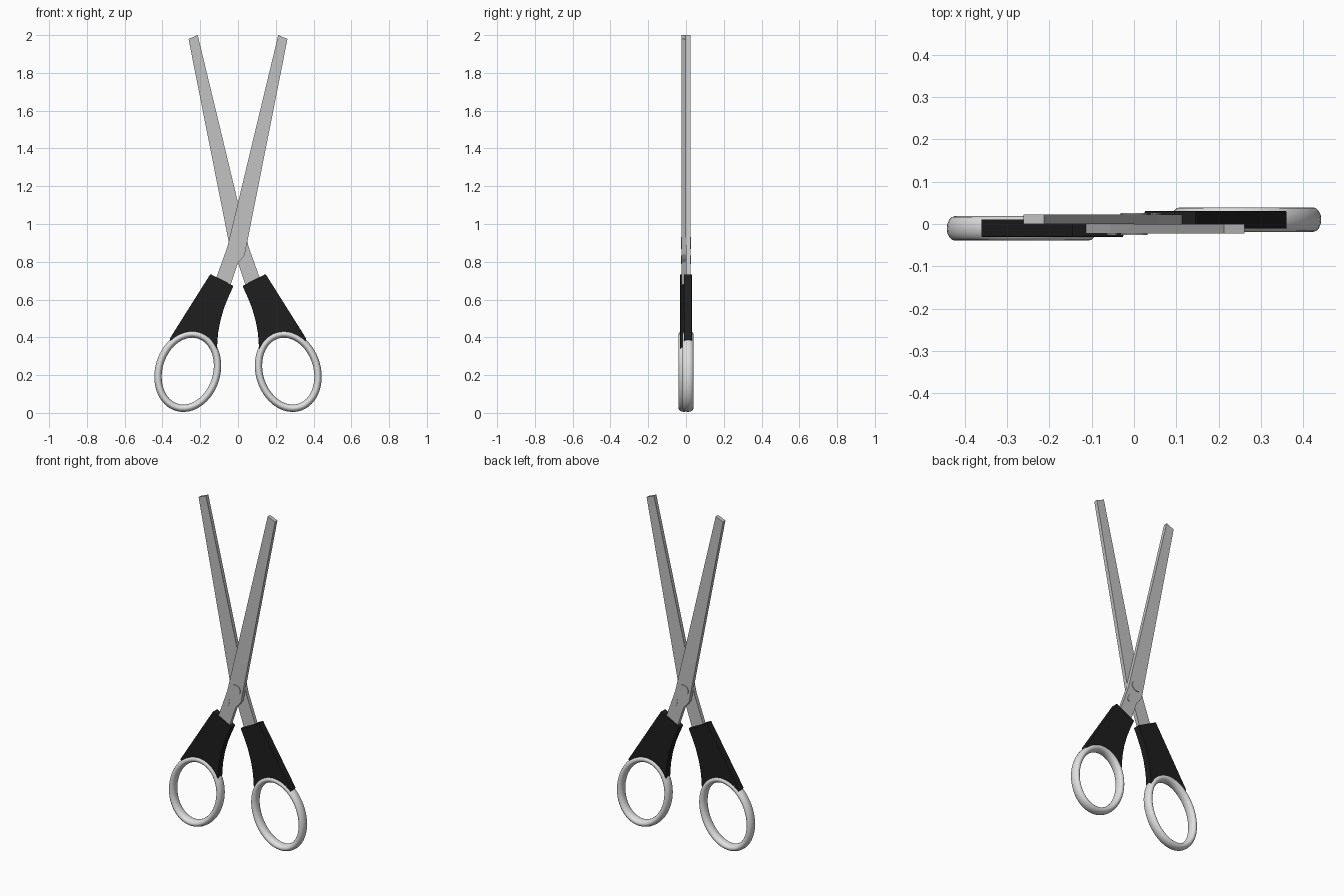
import bpy, bmesh, math
from mathutils import Matrix, Vector

if "Cube" in bpy.data.objects:
    bpy.data.objects.remove(bpy.data.objects["Cube"])


def material(name, c):
    m = bpy.data.materials.new(name)
    m.diffuse_color = (*c, 1)
    m.use_nodes = True
    m.node_tree.nodes["Principled BSDF"].inputs["Base Color"].default_value = m.diffuse_color
    return m


STEEL = material("steel", (0.54, 0.54, 0.54))
BLACK = material("black_plastic", (0.013, 0.013, 0.013))
GREY = material("light_grey_plastic", (0.74, 0.74, 0.74))

# Finger ring ellipse (front half, in the xz plane)
CX, CZ, CY = -0.266, 0.221, -0.0105
A, B, TILT = 0.200, 0.153, math.radians(17)


def ellipse(t, a=A, b=B):
    u, v = a * math.sin(t), b * math.cos(t)
    return (CX + u * math.sin(TILT) + v * math.cos(TILT),
            CZ + u * math.cos(TILT) - v * math.sin(TILT))


def finish(bm, name, mat, turned):
    bmesh.ops.recalc_face_normals(bm, faces=bm.faces)
    if turned:  # the second half is the first turned half way round z
        bm.transform(Matrix.Rotation(math.pi, 4, 'Z'))
    me = bpy.data.meshes.new(name)
    bm.to_mesh(me)
    bm.free()
    me.materials.append(mat)
    ob = bpy.data.objects.new(name, me)
    bpy.context.collection.objects.link(ob)
    return ob


def plate(name, pts, y0, y1, mat, turned, bevel=0):
    bm = bmesh.new()
    face = bm.faces.new([bm.verts.new((x, y0, z)) for x, z in pts])
    new = bmesh.ops.extrude_face_region(bm, geom=[face])["geom"]
    bmesh.ops.translate(bm, vec=(0, y1 - y0, 0),
                        verts=[v for v in new if isinstance(v, bmesh.types.BMVert)])
    ob = finish(bm, name, mat, turned)
    if bevel:
        mod = ob.modifiers.new("soft_edges", 'BEVEL')
        mod.width, mod.segments = bevel, 2
        mod.limit_method, mod.angle_limit = 'ANGLE', math.radians(50)
    return ob


def oval(x, z, rx, rz, rot, n=24):
    c, s = math.cos(rot), math.sin(rot)
    out = []
    for i in range(n):
        t = 2 * math.pi * i / n
        p, q = rx * math.cos(t), rz * math.sin(t)
        out.append((x + p * c - q * s, z + p * s + q * c))
    return out


def finger_ring(name, turned, n=64, m=16):
    bm = bmesh.new()
    loops = []
    for i in range(n):
        t = 2 * math.pi * i / n
        p = Vector(ellipse(t))
        d = Vector(ellipse(t + 0.001)) - Vector(ellipse(t - 0.001))
        out = Vector((d.y, -d.x)).normalized()
        loop = []
        for j in range(m):
            s = 2 * math.pi * j / m
            q = p + out * 0.0195 * math.cos(s)
            loop.append(bm.verts.new((q.x, CY + 0.029 * math.sin(s), q.y)))
        loops.append(loop)
    for i in range(n):
        a, b = loops[i], loops[(i + 1) % n]
        for j in range(m):
            k = (j + 1) % m
            bm.faces.new((a[j], a[k], b[k], b[j]))
    ob = finish(bm, name, GREY, turned)
    ob.data.shade_smooth()
    return ob


# Blade with tang reaching into the grip
BLADE = [(0.213, 2.0), (0.262, 1.98), (0.042, 0.87), (0.036, 0.838), (0.022, 0.818),
         (0.0, 0.795), (-0.052, 0.64), (-0.14, 0.66), (-0.113, 0.72), (-0.056, 0.88)]

# Grip: straight outer side, curved inner side, bottom following the ring
arc = [ellipse(math.radians(40 + 105 * i / 14)) for i in range(15)]
GRIP = [(-0.362, 0.392), (-0.146, 0.735), (-0.024, 0.672), (-0.050, 0.615),
        (-0.074, 0.555), (-0.093, 0.49), (-0.106, 0.42), (-0.112, 0.335)] + arc

for side, turned in (("front", False), ("back", True)):
    plate(side + "_blade", BLADE, -0.0225, -0.0002, STEEL, turned)
    plate(side + "_grip", GRIP, -0.031, 0.011, BLACK, turned, 0.003)
    finger_ring(side + "_finger_ring", turned)
    # Low pivot cap and small stop nub on the blade face
    plate(side + "_pivot_cap", oval(0, 0.90, 0.032, 0.032, 0), -0.0265, -0.02, STEEL, turned)
    plate(side + "_stop_nub", oval(-0.052, 0.81, 0.010, 0.024, -0.35), -0.0255, -0.02, STEEL, turned)
